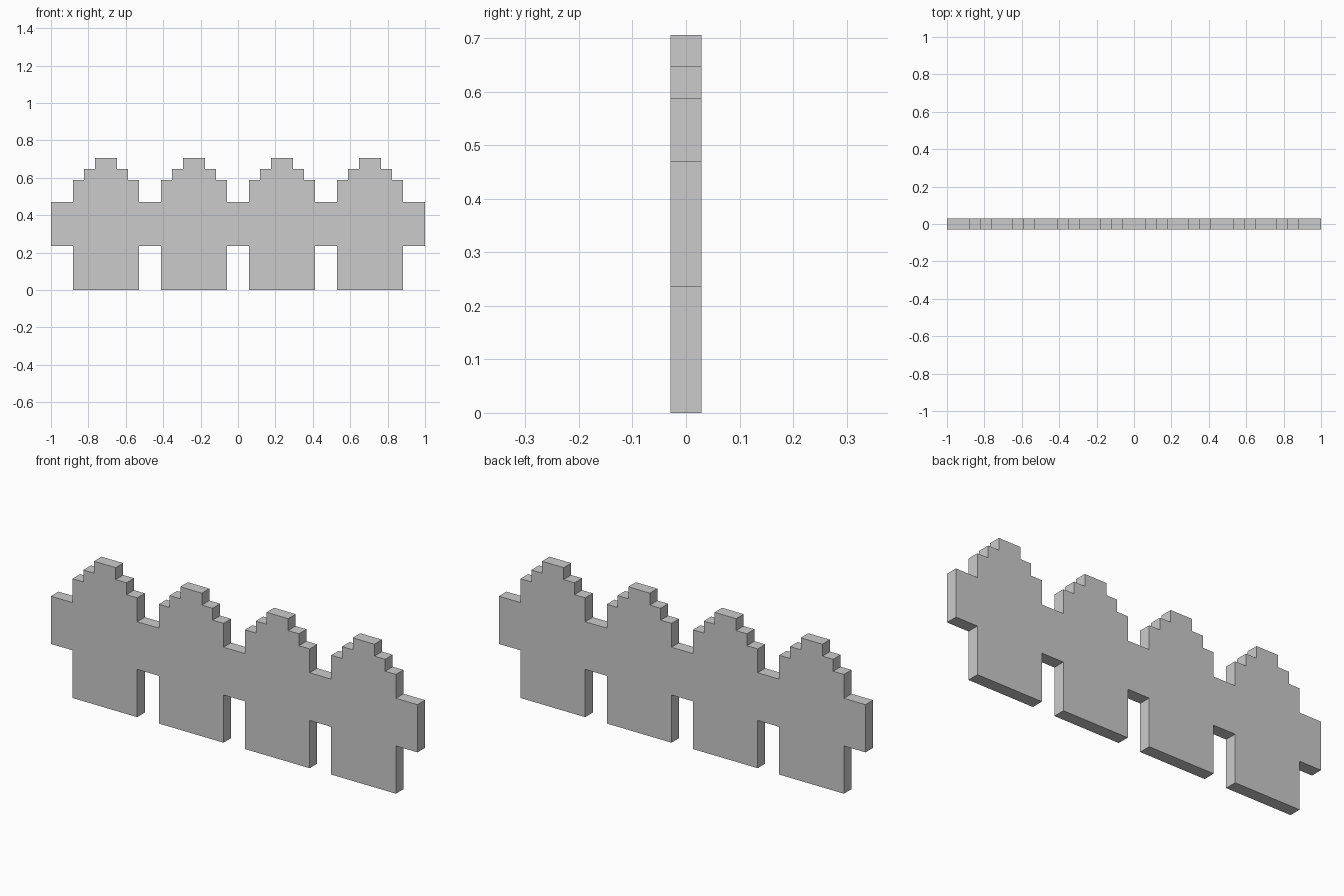
import bpy, bmesh

if "Cube" in bpy.data.objects:
    bpy.data.objects.remove(bpy.data.objects["Cube"])

U = 2 / 34              # one grid step of the model
POSTS = (-12, -4, 4, 12)  # post centres, in grid steps

# Upper outline, left to right: rail top, then the stepped post heads
upper = [(-17, 4), (-17, 8)]
head = [(3, 8), (3, 10), (2, 10), (2, 11), (1, 11), (1, 12)]
for c in POSTS:
    upper += [(c - dx, z) for dx, z in head]
    upper += [(c + dx, z) for dx, z in reversed(head)]
upper += [(17, 8), (17, 4)]

# Lower outline, right to left: post feet below the rail
lower = []
for c in reversed(POSTS):
    lower += [(c + 3, 4), (c + 3, 0), (c - 3, 0), (c - 3, 4)]

# Extrude the outline through the panel thickness
bm = bmesh.new()
face = bm.faces.new([bm.verts.new((x * U, -U / 2, z * U)) for x, z in upper + lower])
ext = bmesh.ops.extrude_face_region(bm, geom=[face], use_keep_orig=True)
verts = [g for g in ext["geom"] if isinstance(g, bmesh.types.BMVert)]
bmesh.ops.translate(bm, verts=verts, vec=(0, U, 0))
bmesh.ops.recalc_face_normals(bm, faces=bm.faces)

mesh = bpy.data.meshes.new("fence_panel")
bm.to_mesh(mesh)
bm.free()
fence = bpy.data.objects.new("fence_panel", mesh)
bpy.context.collection.objects.link(fence)
